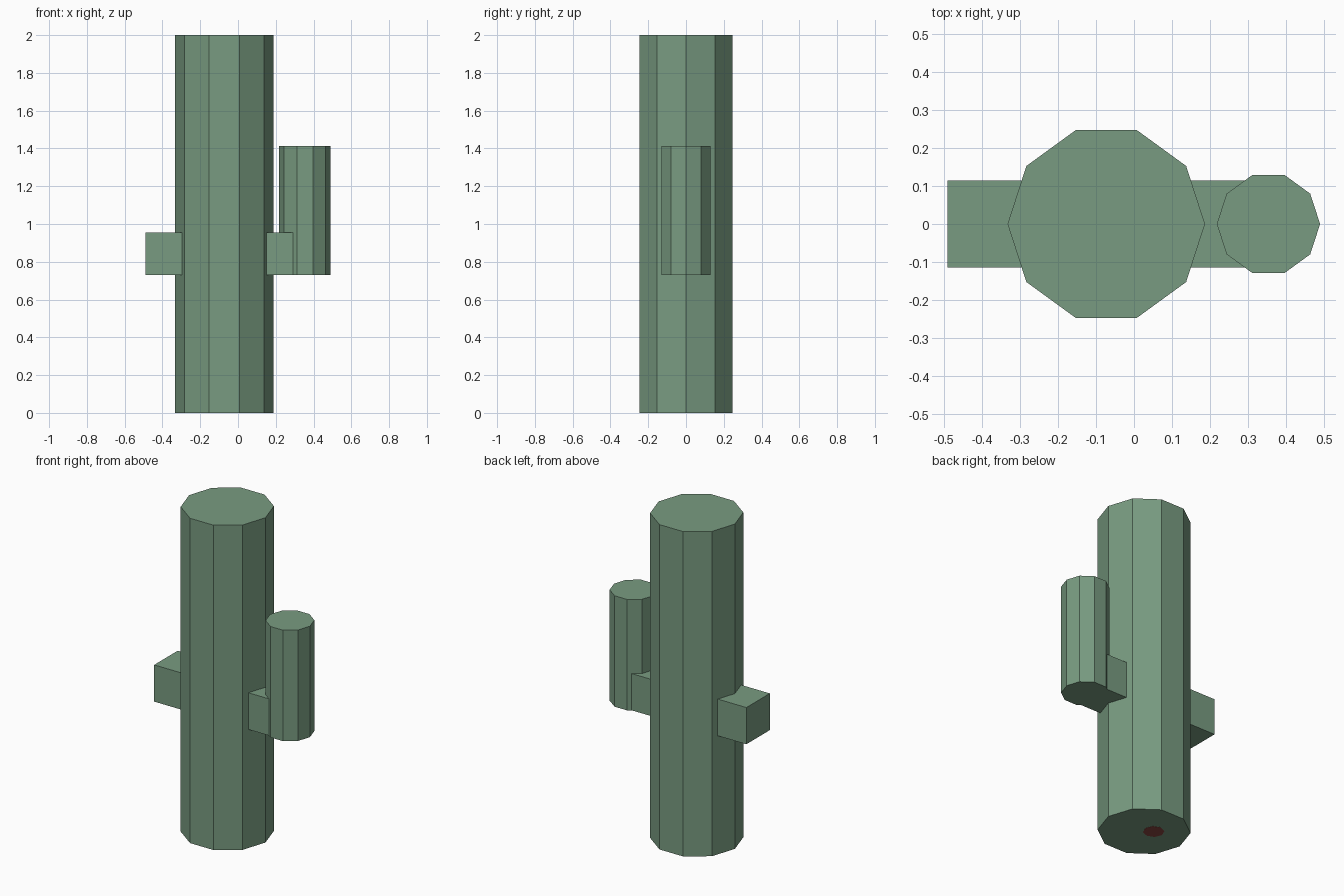
import bpy

default = bpy.data.objects.get("Cube")
if default:
    bpy.data.objects.remove(default, do_unlink=True)


def material(name, colour):
    mat = bpy.data.materials.new(name)
    mat.use_nodes = True
    mat.diffuse_color = colour
    mat.node_tree.nodes["Principled BSDF"].inputs["Base Color"].default_value = colour
    return mat


def finish(name, mat):
    obj = bpy.context.object
    obj.name = obj.data.name = name
    obj.data.materials.append(mat)
    return obj


def column(name, mat, x, y, radius, bottom, top, sides=10):
    """Upright flat-sided prism with a corner on the +x axis."""
    bpy.ops.mesh.primitive_cylinder_add(
        vertices=sides, radius=radius, depth=top - bottom,
        location=(x, y, (bottom + top) / 2))
    obj = finish(name, mat)
    # Put a corner on the x axis
    for v in obj.data.vertices:
        v.co.x, v.co.y = v.co.y, -v.co.x
    return obj


green = material("cactus green", (0.19, 0.33, 0.22, 1))
red = material("dull red", (0.25, 0.06, 0.05, 1))

TRUNK_X = -0.073
ARM_BOTTOM = 0.73

# Main trunk and upright arm
column("trunk", green, TRUNK_X, 0, 0.26, 0, 2)
column("upright_arm", green, 0.354, 0, 0.136, ARM_BOTTOM, 1.413)

# Crossbar running through the trunk into the upright arm
bpy.ops.mesh.primitive_cube_add(size=1, location=(TRUNK_X, 0, 0.843))
bar = finish("crossbar", green)
for v in bar.data.vertices:
    v.co.x *= 0.836
    v.co.y *= 0.228
    v.co.z *= 0.226

# Small plate on the underside of the trunk
column("base_spot", red, -0.115, 0.034, 0.06, -0.001, 0.001, 8)
